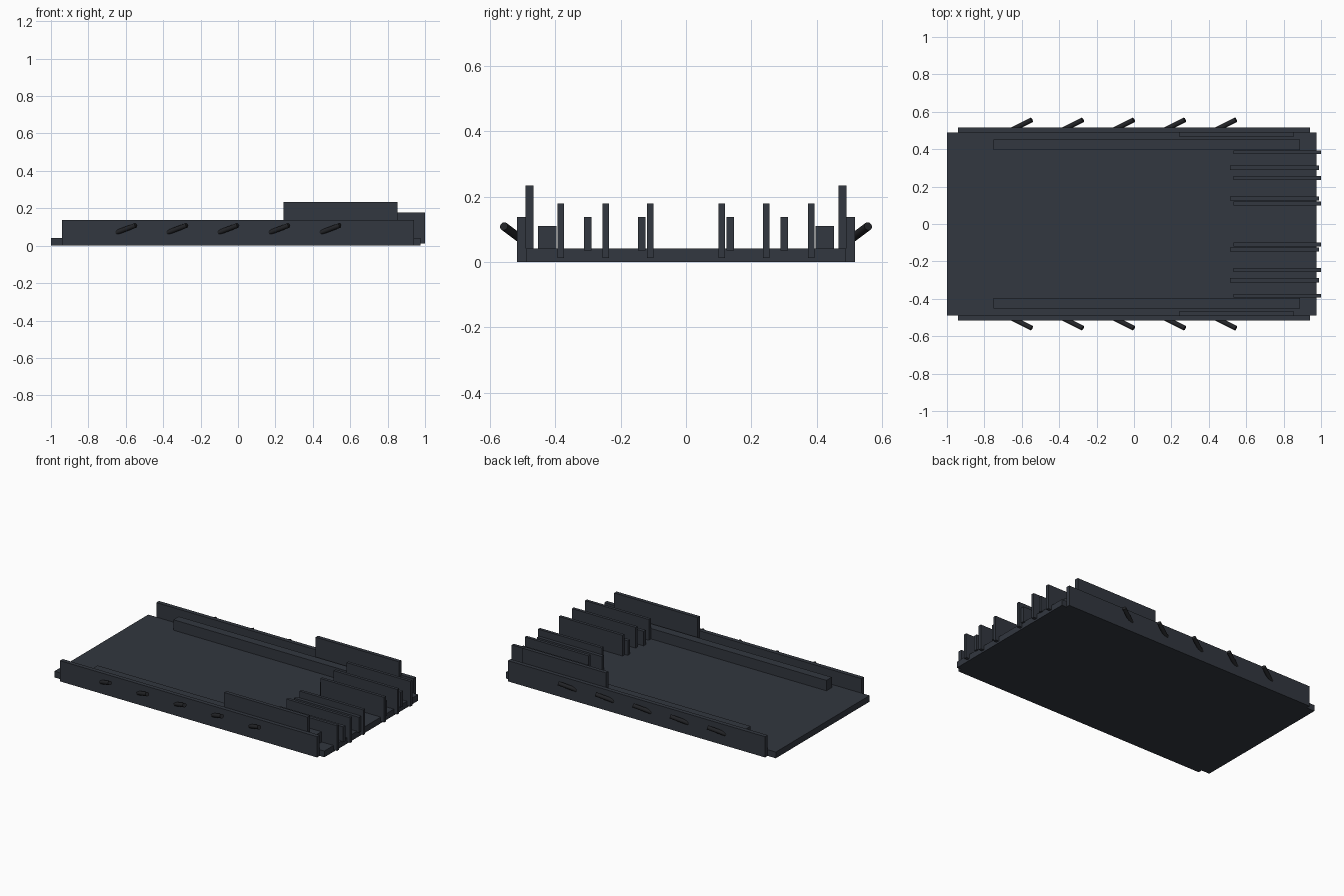
import bpy
from mathutils import Vector

if "Cube" in bpy.data.objects:
    bpy.data.objects.remove(bpy.data.objects["Cube"])


def material(name, rgb):
    m = bpy.data.materials.new(name)
    m.diffuse_color = (*rgb, 1)
    m.use_nodes = True
    m.node_tree.nodes["Principled BSDF"].inputs["Base Color"].default_value = m.diffuse_color
    return m


DARK = material("dark_slate", (0.032, 0.038, 0.05))
BLACK = material("near_black", (0.017, 0.018, 0.021))


def box(name, x, y, z):
    """Box from (min, max) ranges on each axis."""
    bpy.ops.mesh.primitive_cube_add(size=1, location=[sum(r) / 2 for r in (x, y, z)])
    ob = bpy.context.object
    ob.name = name
    ob.scale = [r[1] - r[0] for r in (x, y, z)]
    bpy.ops.object.transform_apply(location=False, rotation=False, scale=True)
    ob.data.materials.append(DARK)
    return ob


def rod(name, a, b, r):
    """Round rod between two points."""
    a, b = Vector(a), Vector(b)
    bpy.ops.mesh.primitive_cylinder_add(vertices=16, radius=r, depth=(b - a).length,
                                        location=(a + b) / 2)
    ob = bpy.context.object
    ob.name = name
    ob.rotation_euler = (b - a).to_track_quat('Z', 'Y').to_euler()
    ob.data.materials.append(BLACK)
    bpy.ops.object.shade_smooth_by_angle()


# Floor plate
box("base_plate", (-1, 0.975), (-0.49, 0.49), (0, 0.041))

for side, s in (("left", 1), ("right", -1)):
    def span(a, b):
        return tuple(sorted((s * a, s * b)))

    # Long side wall, raised rear wall and inner rail
    box(f"{side}_side_wall", (-0.94, 0.94), span(0.489, 0.517), (0, 0.137))
    box(f"{side}_raised_wall", (0.242, 0.852), span(0.466, 0.491), (0.035, 0.233))
    box(f"{side}_inner_rail", (-0.75, 0.888), span(0.396, 0.452), (0.035, 0.11))

    # Tall fins overhanging the end
    for i, y in enumerate((0.109, 0.246, 0.383)):
        box(f"{side}_tall_fin_{i + 1}", (0.533, 1.0), span(y - 0.01, y + 0.01), (0.012, 0.178))

    # Short fins between them
    for i, y in enumerate((0.136, 0.301)):
        box(f"{side}_short_fin_{i + 1}", (0.513, 0.988), span(y - 0.0115, y + 0.0115), (0.035, 0.137))

    # Slanted pegs on the outside of the wall
    for i in range(5):
        tip = Vector((-0.547 + 0.273 * i, s * 0.557, 0.109))
        root = tip - Vector((1, s * 0.5, 0.375)) * 0.114
        rod(f"{side}_slanted_peg_{i + 1}", root, tip, 0.013)
